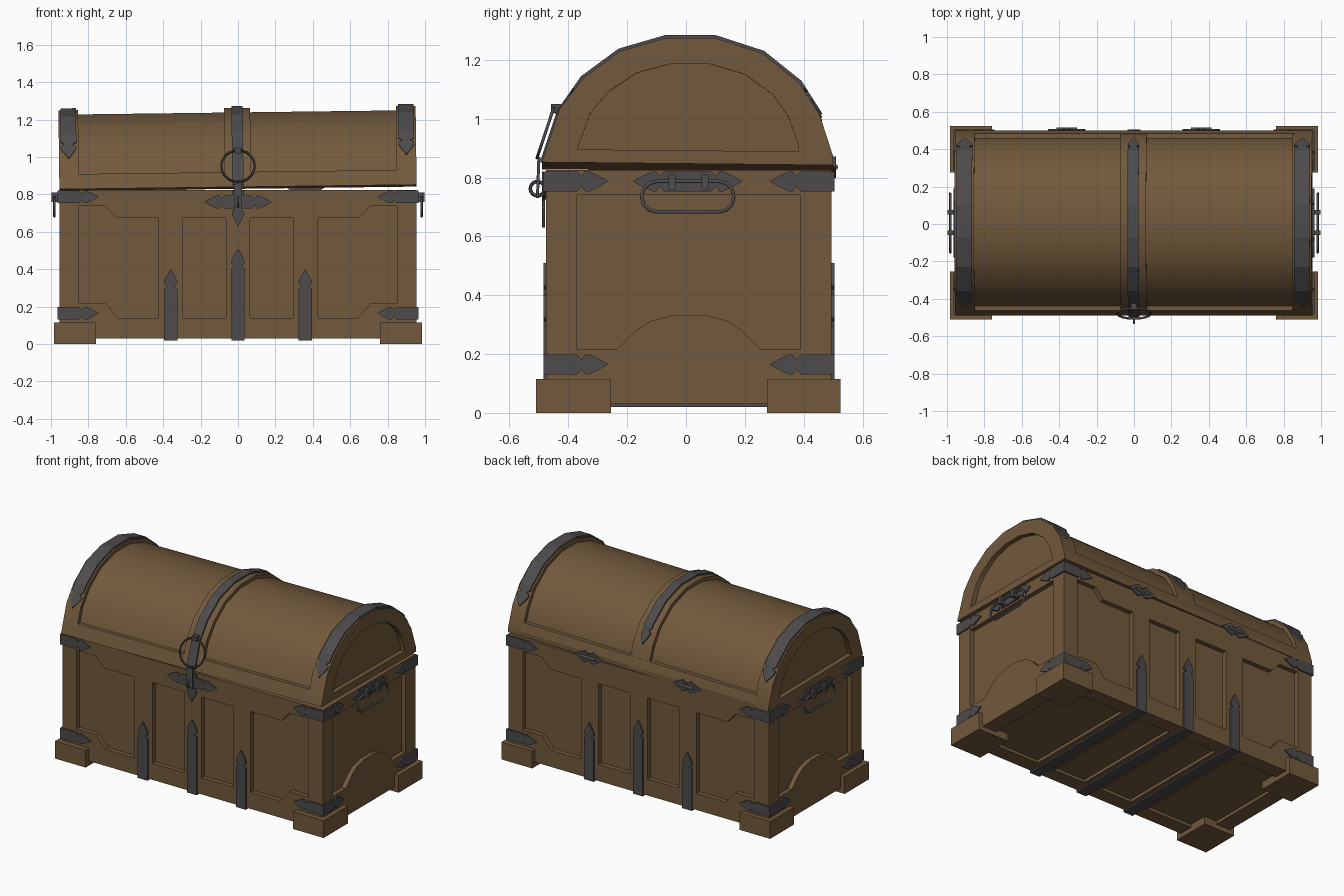
import bpy, bmesh, math
from mathutils import Vector, Matrix

cube = bpy.data.objects.get("Cube")
if cube:
    bpy.data.objects.remove(cube, do_unlink=True)


def material(name, rgb):
    m = bpy.data.materials.new(name)
    m.use_nodes = True
    m.diffuse_color = (*rgb, 1)
    m.node_tree.nodes["Principled BSDF"].inputs["Base Color"].default_value = (*rgb, 1)
    return m


WOOD = material("brown wood", (0.168, 0.100, 0.045))
IRON = material("dark iron", (0.075, 0.070, 0.072))

FRONT, BACK, SIDE = -0.475, 0.495, 0.955
BOTTOM, TOP = 0.03, 0.825
THICK = 0.01
# the lid sits slightly askew on the box
PIVOT = Vector((0, 0, 0.84))
TILT = Matrix.Translation(PIVOT) @ Matrix.Rotation(-0.0126, 4, 'Y') @ Matrix.Translation(-PIVOT)


def finish(name, bm, mat, tilt=False):
    bmesh.ops.recalc_face_normals(bm, faces=bm.faces)
    me = bpy.data.meshes.new(name)
    bm.to_mesh(me)
    bm.free()
    ob = bpy.data.objects.new(name, me)
    bpy.context.collection.objects.link(ob)
    me.materials.append(mat)
    if tilt:
        me.transform(TILT)
    return ob


def add_prism(bm, outline, axis, a, b):
    """Extrude a 2D outline along an axis from a to b."""
    def place(p, d):
        return {'x': (d, *p), 'y': (p[0], d, p[1]), 'z': (*p, d)}[axis]
    rings = [[bm.verts.new(place(p, d)) for p in outline] for d in (a, b)]
    for ring in rings:
        bm.faces.new(ring)
    n = len(outline)
    for i in range(n):
        j = (i + 1) % n
        bm.faces.new((rings[0][i], rings[0][j], rings[1][j], rings[1][i]))


def prism(name, outline, axis, a, b, mat, tilt=False):
    bm = bmesh.new()
    add_prism(bm, outline, axis, a, b)
    return finish(name, bm, mat, tilt)


def rect(u0, u1, v0, v1):
    return [(u0, v0), (u1, v0), (u1, v1), (u0, v1)]


def cut(ob, cutter):
    cutter.hide_render = True
    mod = ob.modifiers.new("panels", 'BOOLEAN')
    mod.operation, mod.solver, mod.object = 'DIFFERENCE', 'EXACT', cutter
    bpy.context.view_layer.objects.active = ob
    bpy.ops.object.modifier_apply(modifier=mod.name)
    bpy.data.objects.remove(cutter, do_unlink=True)


def smooth(ob, degrees=35):
    bpy.ops.object.select_all(action='DESELECT')
    ob.select_set(True)
    bpy.context.view_layer.objects.active = ob
    bpy.ops.object.shade_smooth_by_angle(angle=math.radians(degrees))


# spearhead shape: distance from tip, share of half width
HEAD = [(0, 0.02), (0.035, 0.6), (0.065, 1.12), (0.078, 1.0), (0.09, 0.5), (0.105, 1)]


def head_width(d):
    for (d0, w0), (d1, w1) in zip(HEAD, HEAD[1:]):
        if d <= d1:
            return w0 + (w1 - w0) * (d - d0) / (d1 - d0)
    return 1


def strap(name, path, across, half, heads=(True, True), tilt=False):
    """Flat iron strap laid along a path, with spearhead ends."""
    path, across = [Vector(p) for p in path], Vector(across)
    marks = [0]
    for p, q in zip(path, path[1:]):
        marks.append(marks[-1] + (q - p).length)
    total = marks[-1]
    stations = set(marks)
    if heads[0]:
        stations |= {d for d, _ in HEAD}
    if heads[1]:
        stations |= {total - d for d, _ in HEAD}
    stations = sorted(stations)
    stations = [d for i, d in enumerate(stations) if i == 0 or d - stations[i - 1] > 1e-5]

    def at(d):
        for i in range(len(marks) - 1):
            if d <= marks[i + 1] + 1e-6:
                return path[i].lerp(path[i + 1], (d - marks[i]) / (marks[i + 1] - marks[i]))
    pts = [at(d) for d in stations]
    normals = [(q - p).normalized().cross(across) for p, q in zip(pts, pts[1:])]
    bm, rings = bmesh.new(), []
    for i, (p, d) in enumerate(zip(pts, stations)):
        n1, n2 = normals[max(i - 1, 0)], normals[min(i, len(normals) - 1)]
        out = (n1 + n2) / (1 + n1.dot(n2)) * THICK
        w = min(head_width(d) if heads[0] else 1, head_width(total - d) if heads[1] else 1)
        side = across * half * w
        rings.append([bm.verts.new(v) for v in (p - side, p + side, p + side + out, p - side + out)])
    for a, b in zip(rings, rings[1:]):
        for i in range(4):
            j = (i + 1) % 4
            bm.faces.new((a[i], a[j], b[j], b[i]))
    bm.faces.new(rings[0])
    bm.faces.new(rings[-1])
    return finish(name, bm, IRON, tilt)


def torus(name, loc, rot, major, minor):
    bpy.ops.mesh.primitive_torus_add(location=loc, rotation=rot, major_radius=major, minor_radius=minor,
                                     major_segments=24, minor_segments=6)
    ob = bpy.context.object
    ob.name = name
    ob.data.materials.append(IRON)
    smooth(ob, 60)


# box with sunken panels
box = prism("box", rect(-SIDE, SIDE, FRONT, BACK), 'z', BOTTOM, TOP, WOOD)
wide = [(.425, .14), (.64, .14), (.71, .22), (.85, .22), (.85, .74), (.71, .74), (.65, .675), (.425, .675)]
arch = [(-.37, .215), (-.235, .215), (-.17, .28), (-.12, .313), (-.04, .333), (.06, .333),
        (.14, .313), (.19, .28), (.255, .215), (.39, .215), (.39, .74), (-.37, .74)]
bm = bmesh.new()
for s in (-1, 1):
    for a, b in ((FRONT - .05, FRONT + .03), (BACK - .03, BACK + .05)):
        for outline in (wide, rect(.065, .295, .14, .675)):
            add_prism(bm, [(s * u, v) for u, v in outline], 'y', a, b)
    add_prism(bm, arch, 'x', s * (SIDE - .03), s * (SIDE + .05))
    for u0, u1 in ((.065, .295), (.425, .85)):
        add_prism(bm, rect(s * u0, s * u1, -.38, .4), 'z', -.05, BOTTOM + .02)
cut(box, finish("box_cutter", bm, WOOD))

# feet
for s, side in ((1, "left"), (-1, "right")):
    for end, y0, y1 in (("front", -.51, -.255), ("back", .275, .525)):
        prism(f"{end}_{side}_foot", rect(s * .76, s * .985, y0, y1), 'z', 0, .115, WOOD)

# lid: barrel, ribs and rails
dome = [(-.49, .84), (-.43, 1.02), (-.35, 1.125), (-.225, 1.217), (-.07, 1.262), (.1, 1.262),
        (.26, 1.21), (.385, 1.11), (.455, 1.0), (.5, .86), (.5, .83)]
inner = [(.01 + (y - .01) * .95, .835 + (z - .835) * .945) for y, z in dome]
smooth(prism("lid_barrel", inner, 'x', -.9, .9, WOOD, True))
smooth(prism("lid_middle_rib", dome, 'x', -.07, .07, WOOD, True))
end_panel = [(.01 + (y - .01) * .76, .88 + (z - .835) * .69) for y, z in dome]
for s, side in ((1, "left"), (-1, "right")):
    rib = prism(f"lid_{side}_rib", dome, 'x', s * .85, s * SIDE, WOOD, True)
    cut(rib, prism("rib_cutter", end_panel, 'x', s * (SIDE - .03), s * 1.05, WOOD, True))
    smooth(rib)
prism("lid_front_rail", [(-.49, .84), (-.463, .92), (-.42, .92), (-.42, .84)], 'x', -.86, .86, WOOD, True)
prism("lid_back_rail", [(.5, .83), (.5, .86), (.483, .915), (.43, .915), (.43, .83)], 'x', -.86, .86, WOOD, True)

# straps over the lid, running from back to front
over = [(.455, 1.0)] + dome[1:9][::-1][1:-1] + [(-.437, 1.0)]
for s, side in ((1, "left"), (-1, "right")):
    strap(f"lid_{side}_strap", [(s * .903, y, z) for y, z in over], (1, 0, 0), .042, tilt=True)
strap("lid_middle_strap", [(0, y, z) for y, z in over[:-1] + [dome[1], (-.487, .85)]], (1, 0, 0), .03,
      heads=(True, False), tilt=True)

# straps under the box, up the front and back
for x, top in ((-.36, .4), (0, .51), (.36, .4)):
    strap("box_strap", [(x, FRONT, top), (x, FRONT, BOTTOM), (x, BACK, BOTTOM), (x, BACK, top)], (1, 0, 0), .036)

# corner straps
for z in (.165, .787):
    for sx in (-1, 1):
        for y, tip in ((FRONT, -.265), (BACK, .285)):
            path = [(sx * .745, y, z), (sx * SIDE, y, z), (sx * SIDE, tip, z)]
            if sx * y > 0:
                path.reverse()
            strap("corner_strap", path, (0, 0, 1), .034)

# side handles
for s, side in ((1, "left"), (-1, "right")):
    strap(f"{side}_handle_plate", [(s * SIDE, -s * .185 + .006, .787), (s * SIDE, s * .185 + .006, .787)],
          (0, 0, 1), .034)
    for y in (-.048, .064):
        prism(f"{side}_handle_lug", rect(y - .012, y + .012, .76, .81), 'x', s * .96, s * .997, IRON)
    cu = bpy.data.curves.new(f"{side}_handle", 'CURVE')
    cu.dimensions, cu.bevel_depth, cu.bevel_resolution = '3D', .007, 1
    loop = [(.006 + e * .105 + .052 * math.cos(a), .735 + .052 * math.sin(a))
            for e, start in ((1, -90), (-1, 90))
            for a in (math.radians(start + 30 * k) for k in range(7))]
    sp = cu.splines.new('POLY')
    sp.points.add(len(loop) - 1)
    sp.use_cyclic_u = True
    for p, (y, z) in zip(sp.points, loop):
        p.co = (s * .982, y, z, 1)
    cu.materials.append(IRON)
    bpy.context.collection.objects.link(bpy.data.objects.new(f"{side}_handle", cu))

# lock: plates, hasp, staple and pull ring
strap("lock_plate", [(-.18, FRONT, .76), (.18, FRONT, .76)], (0, 0, 1), .034)
strap("lock_drop_plate", [(0, FRONT - .004, .82), (0, FRONT - .004, .63)], (1, 0, 0), .033, heads=(False, True))
strap("hasp", [(0, -.495, .87), (0, -.5, .73)], (1, 0, 0), .022, heads=(False, False))
torus("staple", (0, -.505, .762), (0, math.pi / 2, 0), .024, .006)
torus("pull_ring", (0, -.478, .952), (1.25, 0, 0), .089, .006)
prism("pull_ring_lug", rect(-.015, .015, 1.02, 1.05), 'y', -.458, -.425, IRON)

# back hinges
for s, side in ((1, "left"), (-1, "right")):
    strap(f"{side}_hinge_plate", [(s * .36 + .1, BACK + .004, .835), (s * .36 - .1, BACK + .004, .835)],
          (0, 0, 1), .036)
    bpy.ops.mesh.primitive_cylinder_add(vertices=8, radius=.01, depth=.11, location=(s * .36, BACK + .012, .835),
                                        rotation=(0, math.pi / 2, 0))
    pin = bpy.context.object
    pin.name = f"{side}_hinge_pin"
    pin.data.materials.append(IRON)
    smooth(pin, 60)
